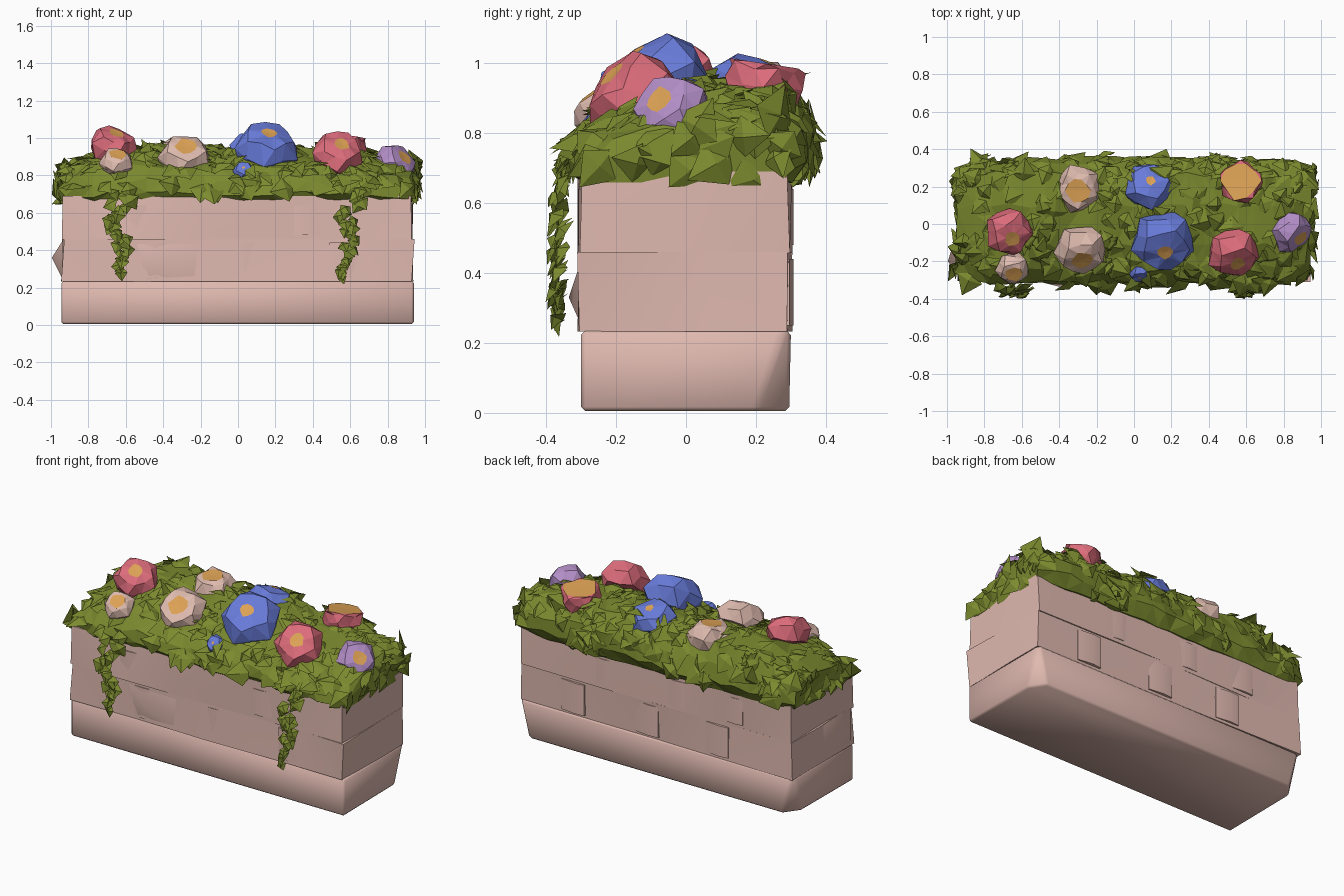
import bpy, bmesh, math, random
from mathutils import Vector

if "Cube" in bpy.data.objects:
    bpy.data.objects.remove(bpy.data.objects["Cube"])

random.seed(7)
R = random.uniform


def material(name, rgb):
    m = bpy.data.materials.new(name)
    m.diffuse_color = (*rgb, 1)
    m.use_nodes = True
    m.node_tree.nodes["Principled BSDF"].inputs["Base Color"].default_value = m.diffuse_color
    return m


STONE = material("pink_stone", (0.74, 0.485, 0.43))
GREEN = material("leaf_green", (0.20, 0.255, 0.028))
RED = material("petal_red", (0.72, 0.15, 0.20))
BLUE = material("petal_blue", (0.14, 0.20, 0.70))
PURPLE = material("petal_purple", (0.45, 0.27, 0.57))
CREAM = material("petal_cream", (0.74, 0.50, 0.43))
ORANGE = material("flower_orange", (0.72, 0.36, 0.09))


def finish(bm, name, *mats, recalc=True):
    if recalc:
        bmesh.ops.recalc_face_normals(bm, faces=bm.faces)
    me = bpy.data.meshes.new(name)
    bm.to_mesh(me)
    bm.free()
    ob = bpy.data.objects.new(name, me)
    bpy.context.collection.objects.link(ob)
    for m in mats:
        me.materials.append(m)
    return ob


def smooth(ob, angle=35):
    bpy.ops.object.select_all(action='DESELECT')
    ob.select_set(True)
    bpy.context.view_layer.objects.active = ob
    bpy.ops.object.shade_smooth_by_angle(angle=math.radians(angle))


def prism(bm, outline, z0, z1, upper=None):
    lo = [bm.verts.new((x, y, z0)) for x, y in outline]
    hi = [bm.verts.new((x, y, z1)) for x, y in (upper or outline)]
    bm.faces.new(lo[::-1])
    bm.faces.new(hi)
    n = len(lo)
    for i in range(n):
        bm.faces.new((lo[i], lo[(i + 1) % n], hi[(i + 1) % n], hi[i]))
    return lo + hi


# bottom course: one soft slab whose back corners taper in towards the ground
bm = bmesh.new()
prism(bm, [(-.945, -.30), (.94, -.30), (.935, .20), (.87, .295), (-.87, .295), (-.94, .20)], 0.005, .235,
      [(-.945, -.30), (.94, -.30), (.94, .27), (.925, .30), (-.925, .30), (-.945, .27)])
ob = finish(bm, "stone_base", STONE)
bv = ob.modifiers.new("bevel", 'BEVEL')
bv.width, bv.segments, bv.limit_method = .012, 1, 'NONE'
smooth(ob, 180)

# upper courses: uneven rings of stones, each with its own joints
bm = bmesh.new()
courses = [(.232, .46, [-.94, -.5, -.02, .49, .935], .07), (.457, .69, [-.935, -.6, -.2, .3, .93], -.05)]
for z0, z1, xs, split in courses:
    outline = [(x, -.30) for x in xs] + [(xs[-1], split)] + [(x, .30) for x in xs[::-1]] + [(xs[0], split)]
    for v in prism(bm, outline, z0, z1):
        if abs(v.co.y) > .29:
            v.co.y += R(-.012, .008)
        if abs(v.co.x) > .9:
            v.co.x += R(-.008, .012)
bmesh.ops.triangulate(bm, faces=[f for f in bm.faces if abs(f.normal.z) < .5])
smooth(finish(bm, "stone_courses", STONE), 45)

# thin open joints between neighbouring stones on the front and back
for name, z0, z1, xs in [("lower_joints", .25, .44, (-.5, -.02, .49)), ("upper_joints", .48, .64, (-.6, -.2, .3))]:
    bm = bmesh.new()
    for x in xs:
        prism(bm, [(x, -.302), (x + .06, -.308), (x + .16, -.296), (x + .16, .296), (x + .06, .308), (x, .302)], z0, z1)
    smooth(finish(bm, name, STONE), 45)

# protruding rough stones on the left end and the front
for name, base, tip in [
    ("left_rough_stone", [(-.935, -.28, .24), (-.935, -.28, .455), (-.935, .0, .455), (-.935, .0, .24)], (-.995, -.2, .36)),
    ("front_rough_stone", [(-.5, -.295, .24), (-.56, -.295, .45), (-.18, -.295, .45), (-.18, -.295, .24)], (-.40, -.335, .33)),
]:
    bm = bmesh.new()
    b = [bm.verts.new(p) for p in base]
    t = bm.verts.new(tip)
    bm.faces.new(b)
    for i in range(4):
        bm.faces.new((b[i], b[(i + 1) % 4], t))
    smooth(finish(bm, name, STONE), 60)

# foliage mound: a profile swept along x, shrinking at the ends
profile = [(-.28, .655), (-.325, .70), (-.31, .77), (-.24, .845), (-.10, .90), (.10, .94),
           (.27, .935), (.335, .83), (.35, .73), (.31, .66)]
bm = bmesh.new()
rings = []
SEG = 20
for i in range(SEG + 1):
    x = -.945 + 1.88 * i / SEG
    t = abs(x) / .945
    h = 1 - .36 * t ** 6 + .03 * math.sin(x * 9) - .08 * max(0, x - .5)
    w = 1 - .14 * t ** 10
    ring = []
    for k, (y, z) in enumerate(profile):
        j = .022 if 0 < k < len(profile) - 1 else .008
        ring.append(bm.verts.new((x + R(-j, j), y * w + R(-j, j) * .7, .66 + (z - .66) * h + R(-j, j) * .7)))
    rings.append(ring)
n = len(profile)
for a, b in zip(rings, rings[1:]):
    for k in range(n):
        bm.faces.new((a[k], a[(k + 1) % n], b[(k + 1) % n], b[k]))
bm.faces.new(rings[0])
bm.faces.new(rings[-1])
bmesh.ops.triangulate(bm, faces=bm.faces)
bmesh.ops.recalc_face_normals(bm, faces=bm.faces)
faces = [f for f in bm.faces if f.normal.z > -.5]
samples = []
for f in random.choices(faces, weights=[f.calc_area() for f in faces], k=270):
    a, b = sorted((random.random(), random.random()))
    p = f.verts[0].co * a + f.verts[1].co * (b - a) + f.verts[2].co * (1 - b)
    samples.append((p.copy(), f.normal.copy()))
finish(bm, "foliage_mound", GREEN)


def leaf(bm, p, nrm, along, size, lift, fold=.012):
    """Folded diamond leaf lying on a surface with a raised tip."""
    along = (along - nrm * along.dot(nrm)).normalized()
    side = nrm.cross(along)
    root = bm.verts.new(p - nrm * .015 - along * size * .4)
    tip = bm.verts.new(p + nrm * lift + along * size * .6)
    l = bm.verts.new(p + side * size * .45 + nrm * R(-.01, .015))
    r = bm.verts.new(p - side * size * .45 + nrm * R(-.01, .015))
    mid = bm.verts.new(p + nrm * (lift * .5 + fold))
    for q in ((root, mid, l), (mid, tip, l), (root, r, mid), (r, tip, mid)):
        f = bm.faces.new(q)
        f.normal_update()
        if f.normal.dot(nrm) < 0:
            f.normal_flip()


# scattered broad leaves over the mound
bm = bmesh.new()
for p, nrm in samples:
    along = Vector((R(-1, 1), R(-1, 1), R(-1, .7)))
    leaf(bm, p, nrm, along, R(.10, .17), R(0, .045))
for v in bm.verts:
    v.co.x = max(-1, min(.99, v.co.x))
    v.co.z = max(.645, v.co.z)
finish(bm, "foliage_leaves", GREEN, recalc=False)


# hanging vines at the front
def vine(name, x0, x1, z_end):
    bm = bmesh.new()
    N = 26
    for i in range(N):
        t = i / (N - 1)
        c = Vector((x0 + (x1 - x0) * t + .015 * math.sin(t * 11), -.335 - .03 * math.sin(min(1, t * 2.5) * 1.57),
                    .74 + (z_end + .05 - .74) * t))
        spread = .075 * (1 - t) ** 1.3 + .014
        p = c + Vector((R(-spread, spread), R(-.012, .012), 0))
        nrm = Vector((R(-.7, .7), -1, R(-.2, .6))).normalized()
        leaf(bm, p, nrm, Vector((R(-.8, .8), 0, -1)), R(.08, .11) * (1 - .25 * t), R(0, .015))
    finish(bm, name, GREEN, recalc=False)


vine("left_vine", -.66, -.62, .23)
vine("right_vine", .61, .57, .20)


# flowers: lumpy faceted heads with an orange heart
def flower(name, pos, r, facing, petal, heart=.36, sides=10):
    q = Vector(facing).to_track_quat('Z', 'Y')
    bm = bmesh.new()
    prof = [(heart, .66), (max(.74, heart + .08), .58), (1.0, .12), (.85, -.40)]
    top = bm.verts.new(Vector(pos) + q @ Vector((0, 0, r * .64)))
    rings = []
    for k, (pr, pz) in enumerate(prof):
        ring = []
        for i in range(sides):
            a = math.tau * (i + .5 * (k % 2)) / sides
            m = (1.06 if i % 2 else .92) if k else R(.85, 1.15)
            v = Vector((math.cos(a) * pr * m, math.sin(a) * pr * m, pz + (R(-.10, .08) if k else 0)))
            ring.append(bm.verts.new(Vector(pos) + q @ (v * r)))
        rings.append(ring)
    for i in range(sides):
        j = (i + 1) % sides
        bm.faces.new((top, rings[0][i], rings[0][j])).material_index = 1
        for k, (a, b) in enumerate(zip(rings, rings[1:])):
            if k % 2 == 0:
                tris = ((a[i], b[i], a[j]), (b[i], b[j], a[j]))
            else:
                tris = ((a[i], b[i], b[j]), (a[i], b[j], a[j]))
            for tri in tris:
                bm.faces.new(tri)
    bm.faces.new(rings[-1])
    finish(bm, name, petal, ORANGE)


flower("red_flower_left", (-.67, -.04, .955), .128, (.3, -.5, 1), RED, .33)
flower("cream_flower_small", (-.65, -.235, .865), .09, (.1, -.7, 1), CREAM, .5)
flower("cream_flower_front", (-.285, -.13, .89), .14, (.1, -.8, .8), CREAM, .40)
flower("cream_flower_back", (-.30, .19, .91), .13, (0, -.12, 1), CREAM, .47)
flower("blue_flower_large", (.155, -.09, .935), .17, (.15, -.6, .9), BLUE, .25)
flower("blue_flower_back", (.08, .20, .925), .13, (.1, .4, 1), BLUE, .2)
flower("blue_flower_bud", (.03, -.26, .82), .055, (0, -.8, .6), BLUE, .15)
flower("red_flower_right", (.53, -.15, .905), .14, (.3, -.75, .75), RED, .3)
flower("orange_flower_back", (.57, .22, .925), .112, (0, .15, 1), RED, .88)
flower("purple_flower", (.84, -.04, .855), .115, (.75, -.6, .65), PURPLE, .36)
